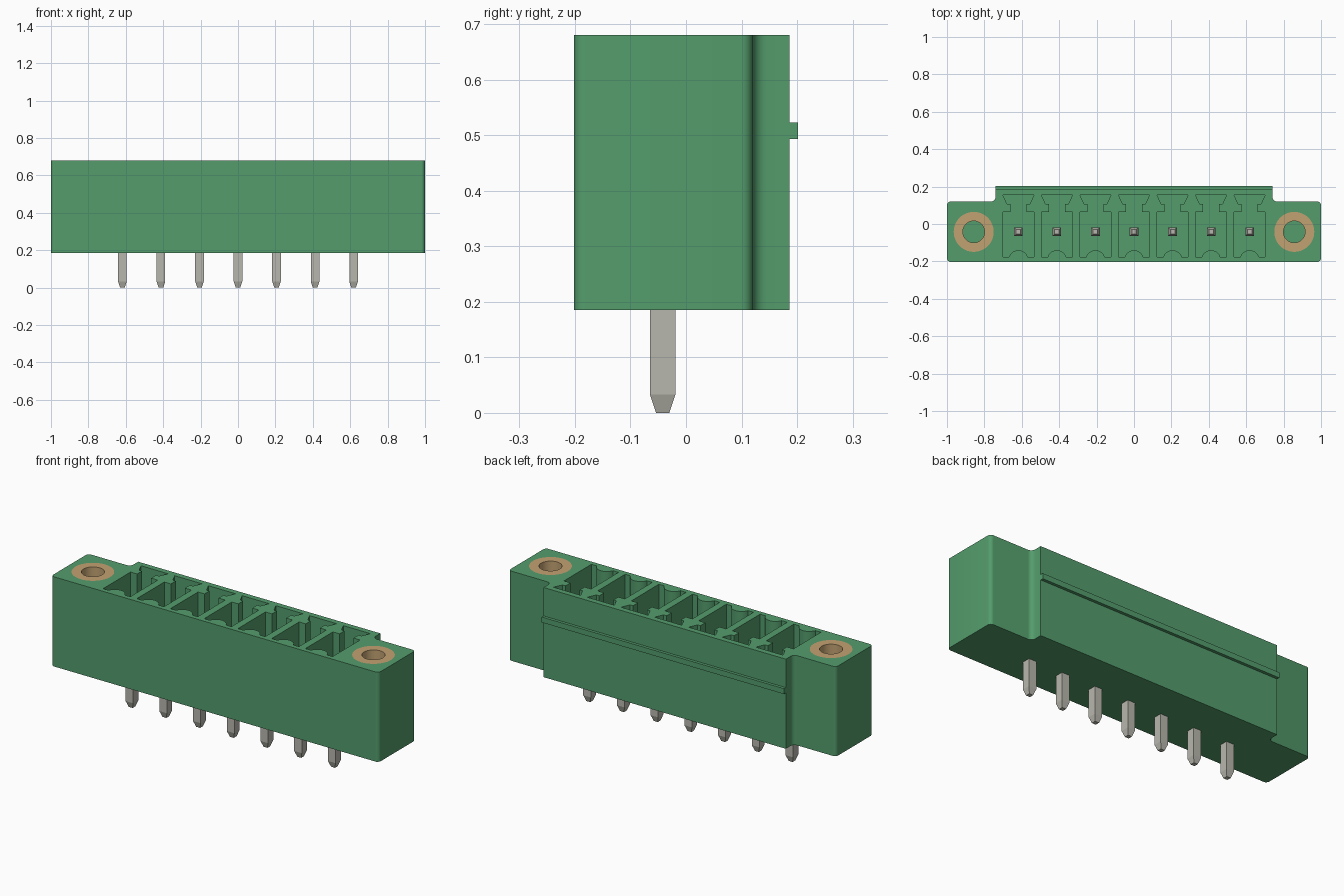
import bpy, bmesh, math

cube = bpy.data.objects.get("Cube")
if cube:
    bpy.data.objects.remove(cube, do_unlink=True)

BOTTOM, TOP, FLOOR = 0.185, 0.68, 0.27
PIN_Y, PITCH, COUNT = -0.042, 0.206, 7
INSERT_X, INSERT_R, HOLE_R, INSERT_Z = 0.857, 0.107, 0.058, 0.30


def material(name, rgb, rough=0.5):
    m = bpy.data.materials.new(name)
    m.use_nodes = True
    m.diffuse_color = (*rgb, 1)
    bsdf = m.node_tree.nodes["Principled BSDF"]
    bsdf.inputs["Base Color"].default_value = (*rgb, 1)
    bsdf.inputs["Roughness"].default_value = rough
    return m


green = material("green plastic", (0.088, 0.335, 0.15))
brass = material("brass", (0.54, 0.365, 0.17))
tin = material("tin plating", (0.48, 0.475, 0.42))


def make_object(name, bm, mat):
    bmesh.ops.recalc_face_normals(bm, faces=bm.faces[:])
    mesh = bpy.data.meshes.new(name)
    bm.to_mesh(mesh)
    bm.free()
    mesh.materials.append(mat)
    ob = bpy.data.objects.new(name, mesh)
    bpy.context.collection.objects.link(ob)
    return ob


def smooth(ob):
    bpy.ops.object.select_all(action='DESELECT')
    ob.select_set(True)
    bpy.context.view_layer.objects.active = ob
    bpy.ops.object.shade_smooth_by_angle(angle=math.radians(35))


def add_prism(bm, outline, z0, z1):
    face = bm.faces.new([bm.verts.new((x, y, z0)) for x, y in outline])
    top = bmesh.ops.extrude_face_region(bm, geom=[face], use_keep_orig=True)["geom"]
    for v in top:
        if isinstance(v, bmesh.types.BMVert):
            v.co.z = z1


def arc(cx, cy, r, a0, a1, n=8):
    angles = [math.radians(a0 + (a1 - a0) * i / n) for i in range(n + 1)]
    return [(cx + r * math.cos(a), cy + r * math.sin(a)) for a in angles]


def mirrored(half):
    """Close a right-hand outline by mirroring it across x = 0."""
    return half + [(-x, y) for x, y in reversed(half) if abs(x) > 1e-6]


# Housing outline: narrow rounded flanges and a deeper middle block
half = (arc(0.98, -0.182, 0.02, -90, 0, 6) + arc(0.98, 0.10, 0.02, 0, 90, 6)
        + arc(0.765, 0.145, 0.025, 270, 180, 6) + [(0.74, 0.186)])
half = [(x, y if y > -0.2 else -0.202) for x, y in half]
bm = bmesh.new()
add_prism(bm, mirrored(half), BOTTOM, TOP)
housing = make_object("housing", bm, green)

# Cutter: seven keyed contact wells and two insert bores
well = ([(0.083, 0.155), (0.061, 0.107), (0.043, 0.107), (0.043, 0.064),
         (0.083, 0.064), (0.083, -0.176)] + arc(0, -0.192, 0.052, 18, 90, 6))
well = [(0 if abs(x) < 1e-6 else x, y) for x, y in well]
pin_xs = [(i - (COUNT - 1) / 2) * PITCH for i in range(COUNT)]
bm = bmesh.new()
for px in pin_xs:
    add_prism(bm, [(px + x, y) for x, y in mirrored(well)], FLOOR, TOP + 0.1)
for sx in (-1, 1):
    add_prism(bm, arc(sx * INSERT_X, PIN_Y, INSERT_R, 0, 352.5, 47), INSERT_Z, TOP + 0.1)
cutter = make_object("well_cutter", bm, green)
cutter.hide_render = True

cut = housing.modifiers.new("wells", 'BOOLEAN')
cut.operation, cut.solver, cut.object = 'DIFFERENCE', 'EXACT', cutter
graph = bpy.context.evaluated_depsgraph_get()
housing.data = bpy.data.meshes.new_from_object(housing.evaluated_get(graph))
housing.modifiers.clear()
bpy.data.objects.remove(cutter, do_unlink=True)
smooth(housing)

# Latching rib along the back
bm = bmesh.new()
add_prism(bm, [(-0.74, 0.18), (0.74, 0.18), (0.74, 0.202), (-0.74, 0.202)], 0.493, 0.523)
make_object("latch_rib", bm, green)

# Threaded inserts: flush brass tubes
for side, sx in (("left", 1), ("right", -1)):
    bm = bmesh.new()
    n = 48
    loops = []
    for r, z in ((INSERT_R, INSERT_Z), (INSERT_R, TOP), (HOLE_R, TOP), (HOLE_R, INSERT_Z)):
        loops.append([bm.verts.new((x, y, z)) for x, y in
                      arc(sx * INSERT_X, PIN_Y, r, 0, 352.5, n - 1)])
    for k in range(4):
        a, b = loops[k], loops[(k + 1) % 4]
        for i in range(n):
            j = (i + 1) % n
            bm.faces.new((a[i], a[j], b[j], b[i]))
    smooth(make_object("insert_" + side, bm, brass))

# Square contact pins with tapered ends
for i, px in enumerate(pin_xs):
    bm = bmesh.new()
    rings = []
    for z, h in ((0, 0.012), (0.033, 0.023), (0.56, 0.023), (0.59, 0.012)):
        rings.append([bm.verts.new((px + sx * h, PIN_Y + sy * h, z))
                      for sx, sy in ((-1, -1), (1, -1), (1, 1), (-1, 1))])
    for a, b in zip(rings, rings[1:]):
        for k in range(4):
            bm.faces.new((a[k], a[(k + 1) % 4], b[(k + 1) % 4], b[k]))
    bm.faces.new(rings[0])
    bm.faces.new(rings[-1])
    make_object(f"pin_{i + 1}", bm, tin)
